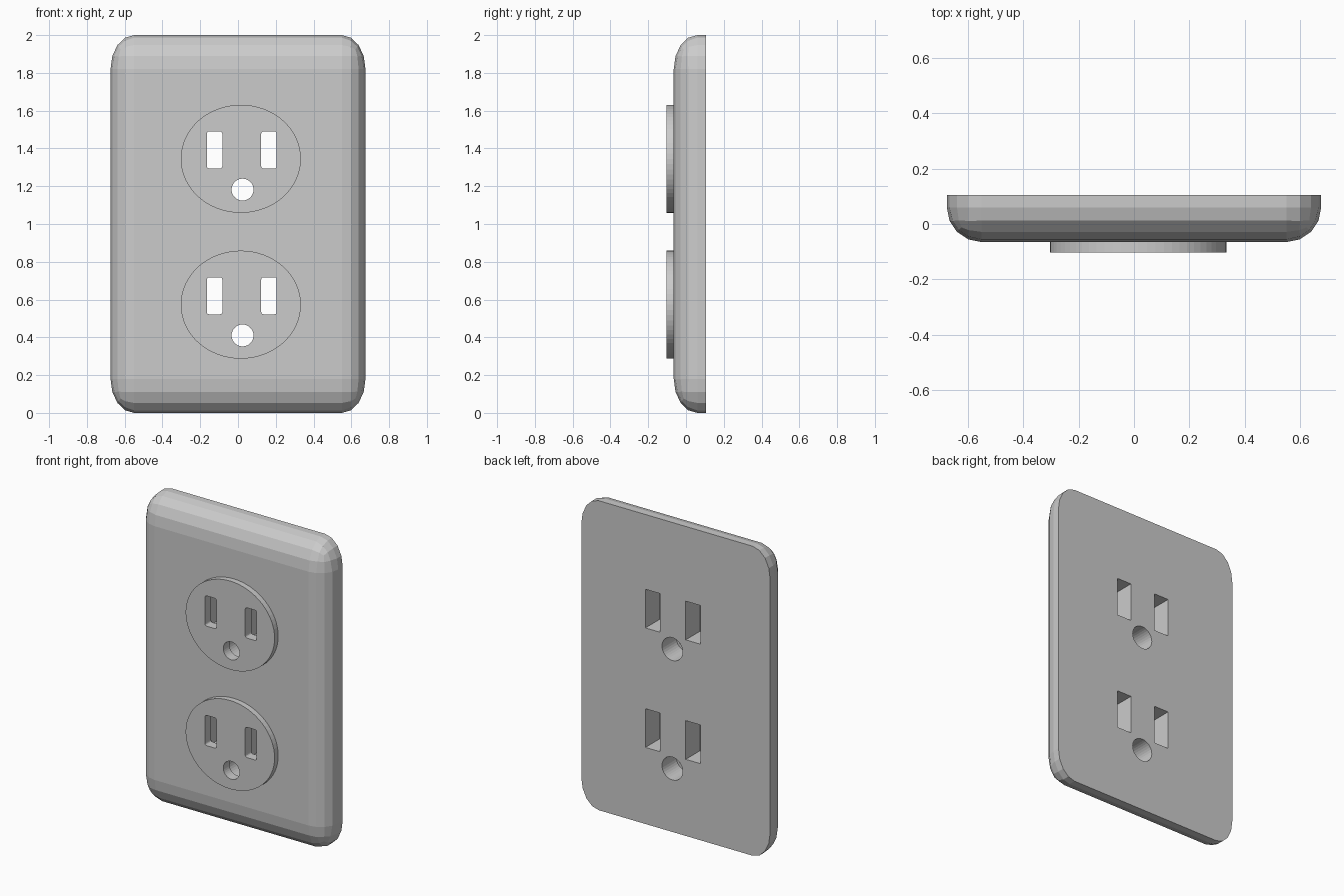
import bpy, bmesh
from math import radians
from mathutils import Matrix, Vector

if "Cube" in bpy.data.objects:
    bpy.data.objects.remove(bpy.data.objects["Cube"])


def make_object(name, bm):
    bmesh.ops.recalc_face_normals(bm, faces=bm.faces)
    mesh = bpy.data.meshes.new(name)
    bm.to_mesh(mesh)
    bm.free()
    obj = bpy.data.objects.new(name, mesh)
    bpy.context.collection.objects.link(obj)
    return obj


def add_box(bm, center, size):
    mat = Matrix.Translation(center) @ Matrix.Diagonal((*size, 1))
    return bmesh.ops.create_cube(bm, size=1, matrix=mat)["verts"]


def add_disc(bm, center, rx, rz, depth, sides):
    mat = (Matrix.Translation(center) @ Matrix.Diagonal((rx, 1, rz, 1))
           @ Matrix.Rotation(radians(90), 4, "X"))
    bmesh.ops.create_cone(bm, cap_ends=True, segments=sides, radius1=1,
                          radius2=1, depth=depth, matrix=mat)


def add_openings(bm, z, slot, hole_r, corner):
    # two blade slots and a round ground hole, centred on the outlet at height z
    for x in (-0.124, 0.164):
        verts = add_box(bm, (x, 0, z + 0.047), (slot[0], 1, slot[1]))
        if corner:
            edges = {e for v in verts for e in v.link_edges
                     if abs(e.verts[0].co.y - e.verts[1].co.y) > 0.5}
            bmesh.ops.bevel(bm, geom=list(edges), offset=corner, segments=3,
                            profile=0.5, affect="EDGES")
    add_disc(bm, (0.024, 0, z - 0.163), hole_r, hole_r, 1, 32)


def cut(obj, cutter):
    mod = obj.modifiers.new("openings", "BOOLEAN")
    mod.operation = "DIFFERENCE"
    mod.solver = "EXACT"
    mod.object = cutter
    bpy.context.view_layer.objects.active = obj
    bpy.ops.object.modifier_apply(modifier=mod.name)
    bpy.data.objects.remove(cutter)


OUTLETS = {"lower": 0.573, "upper": 1.345}
FRONT, BACK = -0.065, 0.105

# wall plate: bevelled box, stretched, with the rear half sliced off
radius = Vector((0.125, 0.125, 0.18))
bm = bmesh.new()
add_box(bm, (0, 0, 0), (1.35 / radius.x, 4, 2 / radius.z))
bmesh.ops.bevel(bm, geom=bm.edges[:], offset=1, segments=4, profile=0.5,
                affect="EDGES")
bmesh.ops.scale(bm, vec=radius, verts=bm.verts)
bmesh.ops.translate(bm, vec=(0, FRONT + 2 * radius.y, 1), verts=bm.verts)
bmesh.ops.bisect_plane(bm, geom=bm.verts[:] + bm.edges[:] + bm.faces[:],
                       plane_co=(0, BACK, 0), plane_no=(0, 1, 0),
                       clear_outer=True)
bmesh.ops.holes_fill(bm, edges=[e for e in bm.edges if e.is_boundary], sides=0)
plate = make_object("wall_plate", bm)

# wider openings through the plate
bm = bmesh.new()
for z in OUTLETS.values():
    add_openings(bm, z, (0.105, 0.25), 0.074, 0)
cut(plate, make_object("plate_cutter", bm))

# outlet faces: raised oval discs with narrower openings
for name, z in OUTLETS.items():
    bm = bmesh.new()
    add_disc(bm, (0.015, -0.071, z), 0.318, 0.286, 0.062, 64)
    face = make_object(name + "_outlet_face", bm)
    bm = bmesh.new()
    add_openings(bm, z, (0.082, 0.196), 0.058, 0.012)
    cut(face, make_object("face_cutter", bm))
